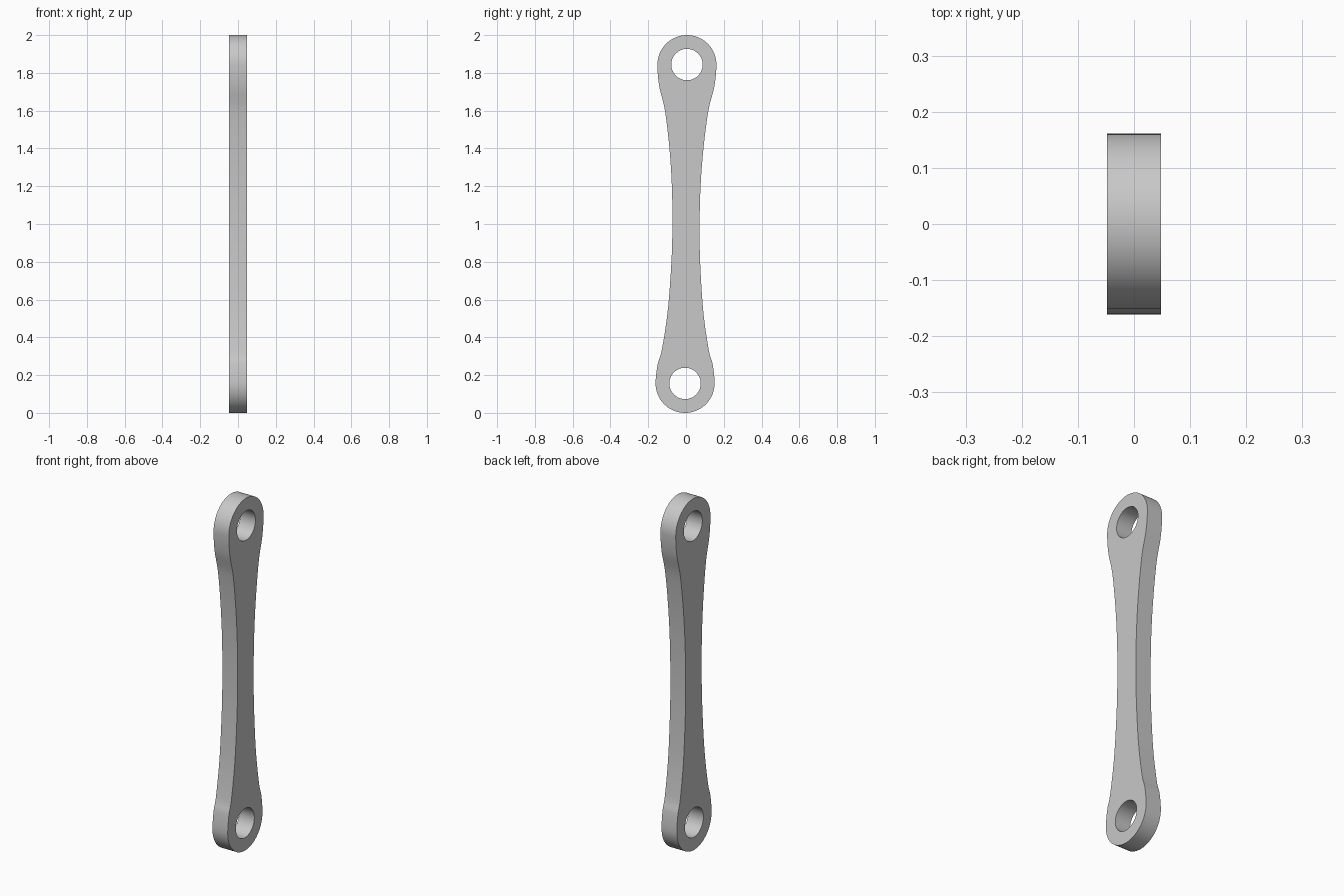
import bpy
import bmesh
import math
from mathutils import Vector

cube = bpy.data.objects.get("Cube")
if cube:
    bpy.data.objects.remove(cube)

HALF_THICK = 0.048
END_R = 0.156
HOLE_R = 0.083
LOW, HIGH = END_R, 2 - END_R   # heights of the two eye centres
SKEW = 0.005                   # small sideways offset of each eye


def shift(z):
    """Sideways lean of the centre line at height z."""
    return SKEW * (2 * (z - LOW) / (HIGH - LOW) - 1)


def smooth_path(points, steps=10):
    """Curve through the points, upright at both ends."""
    first, last = points[0], points[-1]
    a, b = points[1], points[-2]
    pts = ([Vector((a[0], 2 * first[1] - a[1]))] + [Vector(p) for p in points]
           + [Vector((b[0], 2 * last[1] - b[1]))])
    path = []
    for i in range(1, len(pts) - 2):
        p0, p1, p2, p3 = pts[i - 1:i + 3]
        for s in range(steps):
            t = s / steps
            path.append(0.5 * (2 * p1 + (p2 - p0) * t
                               + (2 * p0 - 5 * p1 + 4 * p2 - p3) * t ** 2
                               + (3 * p1 - p0 - 3 * p2 + p3) * t ** 3))
    return path + [pts[-2]]


def arc(y, z, radius, start, sweep, count):
    return [(y + radius * math.cos(start + sweep * i / count),
             z + radius * math.sin(start + sweep * i / count))
            for i in range(count)]


# Half width against height, from the lower eye to the upper eye
side = smooth_path([(END_R, LOW), (0.146, 0.255), (0.124, 0.335), (0.094, 0.54),
                    (0.076, 0.8), (0.072, 1.0), (0.076, 1.2), (0.09, 1.4),
                    (0.115, 1.6), (0.146, 1.73), (END_R, HIGH)])

# Outline: right edge, top arc, left edge, bottom arc
outline = [(w + shift(z), z) for w, z in side]
outline += arc(SKEW, HIGH, END_R, 0, math.pi, 40)[1:]
outline += [(shift(z) - w, z) for w, z in reversed(side)]
outline += arc(-SKEW, LOW, END_R, math.pi, math.pi, 40)[1:]
holes = [arc(s, z, HOLE_R, 0, math.tau, 64) for s, z in ((-SKEW, LOW), (SKEW, HIGH))]

# Fill the outline around the holes and give it thickness
bm = bmesh.new()
edges = []
for loop in [outline] + holes:
    verts = [bm.verts.new((-HALF_THICK, y, z)) for y, z in loop]
    edges += [bm.edges.new((v, verts[i - 1])) for i, v in enumerate(verts)]
bmesh.ops.triangle_fill(bm, edges=edges, use_beauty=True, normal=(1, 0, 0))
extruded = bmesh.ops.extrude_face_region(bm, geom=bm.faces[:], use_keep_orig=True)
moved = [g for g in extruded["geom"] if isinstance(g, bmesh.types.BMVert)]
bmesh.ops.translate(bm, verts=moved, vec=(2 * HALF_THICK, 0, 0))
bmesh.ops.recalc_face_normals(bm, faces=bm.faces[:])

mesh = bpy.data.meshes.new("link_arm")
bm.to_mesh(mesh)
bm.free()
link = bpy.data.objects.new("link_arm", mesh)
bpy.context.collection.objects.link(link)

# Plain grey metal
grey = bpy.data.materials.new("light_grey")
grey.use_nodes = True
colour = (0.58, 0.58, 0.58, 1)
grey.diffuse_color = colour
grey.node_tree.nodes["Principled BSDF"].inputs["Base Color"].default_value = colour
mesh.materials.append(grey)

bpy.ops.object.select_all(action="DESELECT")
link.select_set(True)
bpy.context.view_layer.objects.active = link
bpy.ops.object.shade_smooth_by_angle(angle=math.radians(30))
